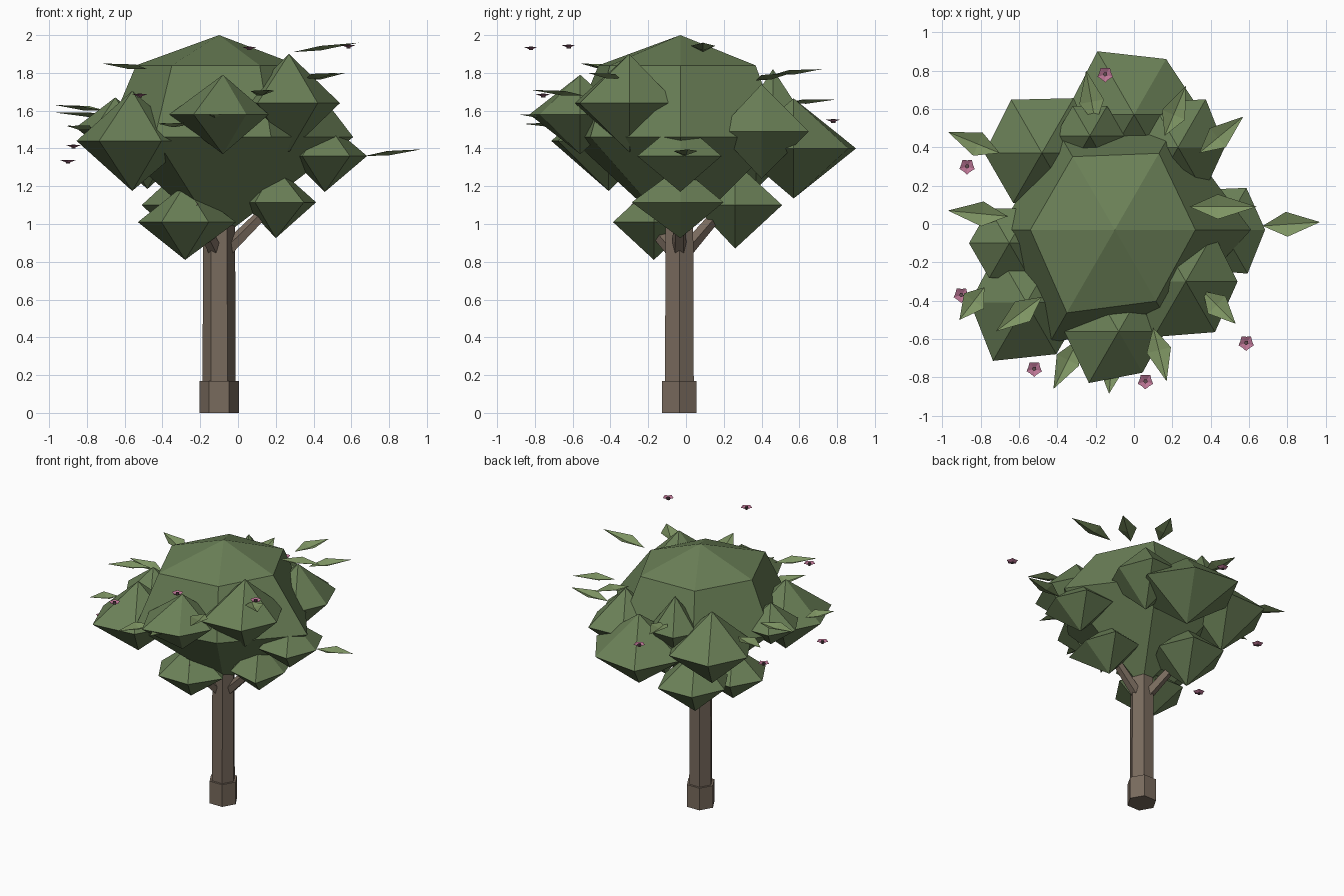
import bpy, math
from mathutils import Vector

if "Cube" in bpy.data.objects:
    bpy.data.objects.remove(bpy.data.objects["Cube"])


def material(name, rgb):
    m = bpy.data.materials.new(name)
    m.diffuse_color = (*rgb, 1)
    m.use_nodes = True
    m.node_tree.nodes["Principled BSDF"].inputs["Base Color"].default_value = m.diffuse_color
    return m


BARK = material("bark", (0.19, 0.145, 0.11))
GREEN = material("foliage", (0.145, 0.215, 0.095))
LEAF = material("leaf", (0.21, 0.30, 0.125))
PINK = material("petal", (0.50, 0.18, 0.30))
DARK = material("flower_centre", (0.12, 0.07, 0.08))


def mesh(name, verts, faces, mat):
    me = bpy.data.meshes.new(name)
    me.from_pydata([tuple(v) for v in verts], [], faces)
    me.materials.append(mat)
    ob = bpy.data.objects.new(name, me)
    bpy.context.collection.objects.link(ob)
    return ob


def prism(name, a, b, r1, r2, mat, sides=6):
    a, b = Vector(a), Vector(b)
    d = b - a
    bpy.ops.mesh.primitive_cone_add(vertices=sides, radius1=r1, radius2=r2,
                                    depth=d.length, location=(a + b) / 2)
    ob = bpy.context.object
    ob.name = name
    if abs(d.x) + abs(d.y) > 1e-6:
        ob.rotation_euler = d.to_track_quat('Z', 'Y').to_euler()
    else:
        ob.rotation_euler.z = math.pi / 6   # one vertex on the x axis
    ob.data.materials.append(mat)
    return ob


def clump(name, c, rings, top, bottom):
    """Six-sided faceted clump; rings = [(z offset, six radii)] from top down."""
    c = Vector(c)
    verts = [c + Vector((0, 0, top))]
    for dz, radii in rings:
        for k, r in enumerate(radii):
            t = k * math.pi / 3
            verts.append(c + Vector((r * math.cos(t), r * math.sin(t), dz)))
    verts.append(c - Vector((0, 0, bottom)))
    last, faces = len(verts) - 1, []
    for k in range(6):
        n = (k + 1) % 6
        faces.append((0, 1 + k, 1 + n))
        for j in range(len(rings) - 1):
            a, b = 1 + 6 * j, 7 + 6 * j
            faces.append((a + k, b + k, b + n, a + n))
        e = last - 6
        faces.append((last, e + n, e + k))
    mesh(name, verts, faces, GREEN)


# trunk, foot and the three branches
CX, CY = -0.10, -0.035
trunk = prism("trunk", (CX, CY, 0.1), (CX, CY, 1.25), 0.09, 0.085, BARK)
trunk.scale.x = trunk.scale.y = 0.98
prism("trunk_foot", (CX, CY, 0), (CX, CY, 0.17), 0.105, 0.105, BARK)
for i in range(3):
    t = i * 2 * math.pi / 3
    u = Vector((math.cos(t), math.sin(t), 0))
    p = Vector((CX, CY, 0))
    prism(f"branch_{i + 1}", p + u * 0.04 + Vector((0, 0, 0.86)),
          p + u * 0.28 + Vector((0, 0, 1.10)), 0.04, 0.03, BARK, 5)

# large central crown: domed above, a plain cone below
clump("crown", (CX, -0.03, 1.46),
      [(0.38, (0.42, 0.46, 0.44, 0.44, 0.50, 0.43)),
       (0.0, (0.71, 0.62, 0.60, 0.60, 0.68, 0.55))], 0.54, 0.54)

# smaller clumps around it: centre, radius, half height, uneven ring
CLUMPS = {
    "front_clump": ((-0.08, -0.56, 1.58), 0.27, 0.21, (0.9, 1, 1, 1.05, 1.15, 0.92)),
    "front_left_clump": ((-0.56, -0.41, 1.44), 0.31, 0.265, (1, 1, 1, 0.95, 1.13, 1)),
    "front_right_clump": ((0.27, -0.30, 1.64), 0.29, 0.26, (0.93, 1, 1, 0.9, 1.15, 1.05)),
    "right_clump": ((0.46, -0.03, 1.36), 0.24, 0.19, (0.93, 1.05, 1, 0.8, 1, 1.1)),
    "low_left_clump": ((-0.28, -0.17, 1.01), 0.25, 0.20, (1.08, 1, 1, 1, 1, 1)),
    "low_right_clump": ((0.20, -0.03, 1.115), 0.22, 0.19, (0.97, 1.2, 1, 0.8, 1, 1.35)),
    "low_back_clump": ((-0.26, 0.26, 1.10), 0.25, 0.23, (1, 1.15, 1.1, 1, 1, 1)),
    "back_clump": ((0.0, 0.57, 1.40), 0.36, 0.265, (1, 0.93, 1.06, 1, 1, 1)),
    "back_right_clump": ((0.23, 0.40, 1.49), 0.27, 0.25, (0.9, 1.07, 1, 1, 1, 1)),
    "back_left_clump": ((-0.48, 0.37, 1.46), 0.30, 0.275, (1, 1.1, 1.07, 1, 1, 1)),
    "left_clump": ((-0.65, -0.10, 1.51), 0.21, 0.16, (1, 1, 1, 1, 1, 1)),
    "upper_back_clump": ((-0.23, 0.46, 1.58), 0.18, 0.24, (1, 1, 1, 1, 1, 1)),
}
for name, (c, r, h, ring) in CLUMPS.items():
    clump(name, c, [(0, [r * s for s in ring])], h, h)


# loose leaves: a kite from base to tip, folded along the middle
def leaf(name, base, tip, w=0.065):
    a, b = Vector(base), Vector(tip)
    side = (b - a).cross(Vector((0, 0, 1))).normalized() * w
    m = a.lerp(b, 0.42)
    lift = Vector((0, 0, 0.012))
    verts = [a, m + side + lift, b, m - side + lift, m - lift]
    mesh(name, verts, [(0, 1, 4), (1, 2, 4), (2, 3, 4), (3, 0, 4)], LEAF)


LEAVES = [
    ((0.67, -0.01, 1.36), (0.97, 0.01, 1.395)),
    ((0.34, 0.37, 1.76), (0.57, 0.56, 1.80)),
    ((0.29, 0.09, 1.91), (0.64, 0.09, 1.96)),
    ((0.16, 0.46, 1.79), (0.27, 0.72, 1.82)),
    ((-0.20, 0.52, 1.64), (-0.25, 0.80, 1.66)),
    ((-0.70, 0.37, 1.60), (-0.97, 0.48, 1.63)),
    ((-0.66, 0.04, 1.57), (-0.97, 0.07, 1.59)),
    ((-0.78, -0.33, 1.50), (-0.91, -0.50, 1.52)),
    ((-0.48, -0.38, 1.82), (-0.72, -0.56, 1.85)),
    ((-0.29, -0.60, 1.52), (-0.42, -0.86, 1.53)),
    ((-0.11, -0.66, 1.56), (-0.13, -0.885, 1.58)),
    ((0.10, -0.54, 1.68), (0.17, -0.82, 1.71)),
    ((0.36, -0.35, 1.77), (0.53, -0.52, 1.80)),
]
for i, (a, b) in enumerate(LEAVES):
    leaf(f"leaf_{i + 1}", a, b)


# drifting blossoms: five petals and a small centre
def flower(i, c):
    c = Vector(c)
    verts, faces = [c - Vector((0, 0, 0.008))], []
    for k in range(10):
        t = k * math.pi / 5 + 0.3
        r = 0.042 if k % 2 else 0.032
        verts.append(c + Vector((r * math.cos(t), r * math.sin(t), 0.008)))
        faces.append((0, 1 + k, 1 + (k + 1) % 10))
    mesh(f"blossom_{i}", verts, faces, PINK)
    prism(f"blossom_centre_{i}", c - Vector((0, 0, 0.01)), c + Vector((0, 0, 0.01)),
          0.012, 0.012, DARK, 5)


for i, c in enumerate([(-0.15, 0.78, 1.545), (-0.87, 0.30, 1.41), (-0.90, -0.37, 1.33),
                       (-0.52, -0.755, 1.68), (0.06, -0.82, 1.93), (0.585, -0.62, 1.94)]):
    flower(i + 1, c)
